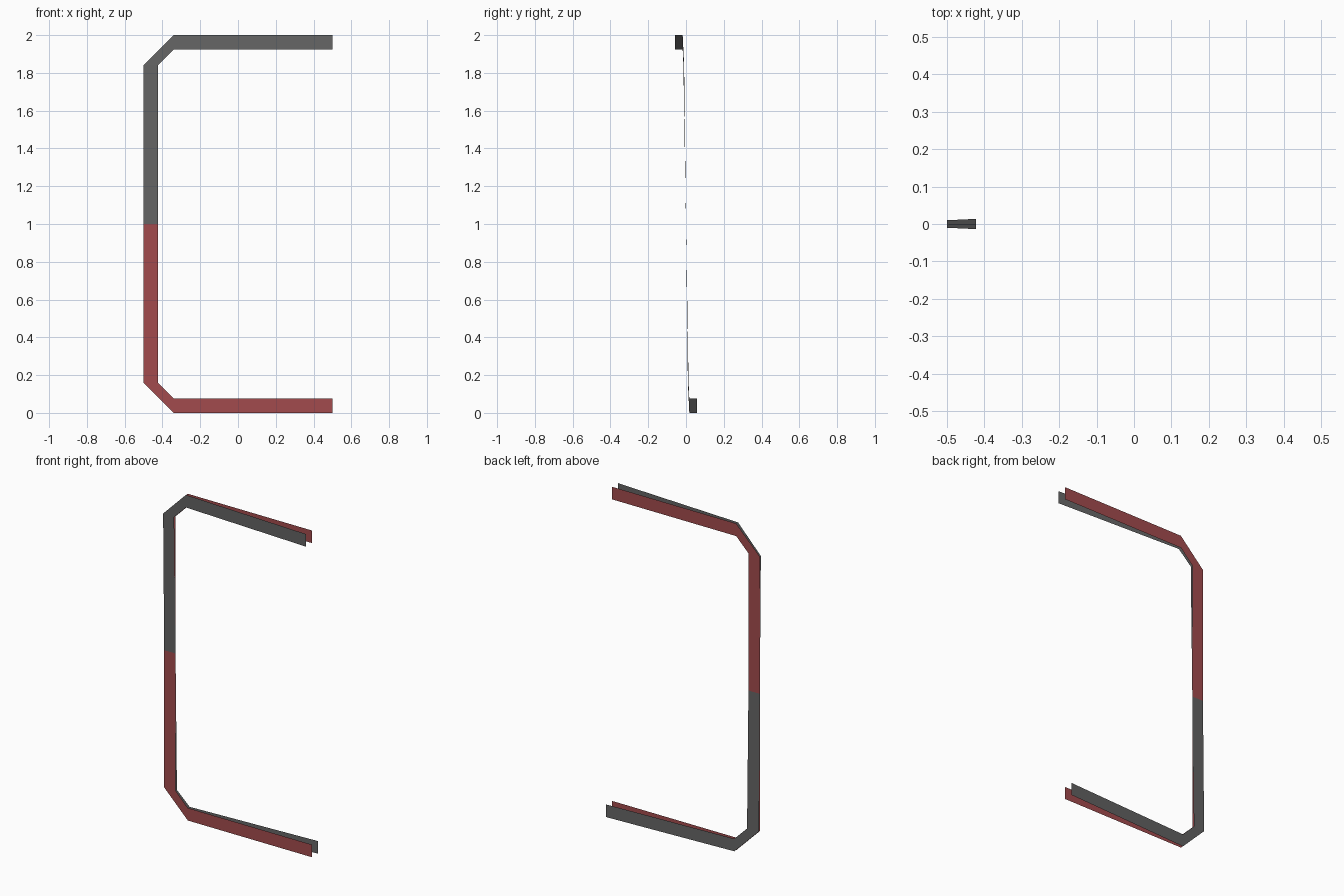
import bpy, bmesh

if "Cube" in bpy.data.objects:
    bpy.data.objects.remove(bpy.data.objects["Cube"])

# Lower half of the C outline as (outer, inner) points in x, z; last pair is mid height
W = 0.077
HALF = [((0.5, 0), (0.5, W)),
        ((-0.34, 0), (-0.34, W)),
        ((-0.5, 0.16), (-0.5 + W, 0.16)),
        ((-0.5, 1), (-0.5 + W, 1))]
# Mirror it upward to complete the C
PAIRS = HALF + [tuple((x, 2 - z) for x, z in pair) for pair in reversed(HALF[:-1])]


def make_strip(name, splay, color=None):
    """Thin C-shaped sheet; splay pushes the bottom back and the top forward."""
    bm = bmesh.new()
    rows = []
    for pair in PAIRS:
        row = []
        for x, z in pair:
            side = max(-1, min(1, (1 - z) / 0.84))
            row.append(bm.verts.new((x, splay * side * (0.01 + 0.0475 * (x + 0.5)), z)))
        rows.append(row)
    for a, b in zip(rows, rows[1:]):
        bm.faces.new((a[0], a[1], b[1], b[0]))
    bmesh.ops.recalc_face_normals(bm, faces=bm.faces)
    mesh = bpy.data.meshes.new(name)
    bm.to_mesh(mesh)
    bm.free()
    obj = bpy.data.objects.new(name, mesh)
    bpy.context.collection.objects.link(obj)
    if color:
        mat = bpy.data.materials.new(name + "_color")
        mat.diffuse_color = color
        mat.use_nodes = True
        mat.node_tree.nodes["Principled BSDF"].inputs["Base Color"].default_value = mat.diffuse_color
        mesh.materials.append(mat)
    return obj


# Flat red strip and the twisted grey strip crossing it at mid height
make_strip("flat_bracket", 0, (0.36, 0.07, 0.075, 1))
make_strip("twisted_bracket", 1, (0.13, 0.13, 0.13, 1))
